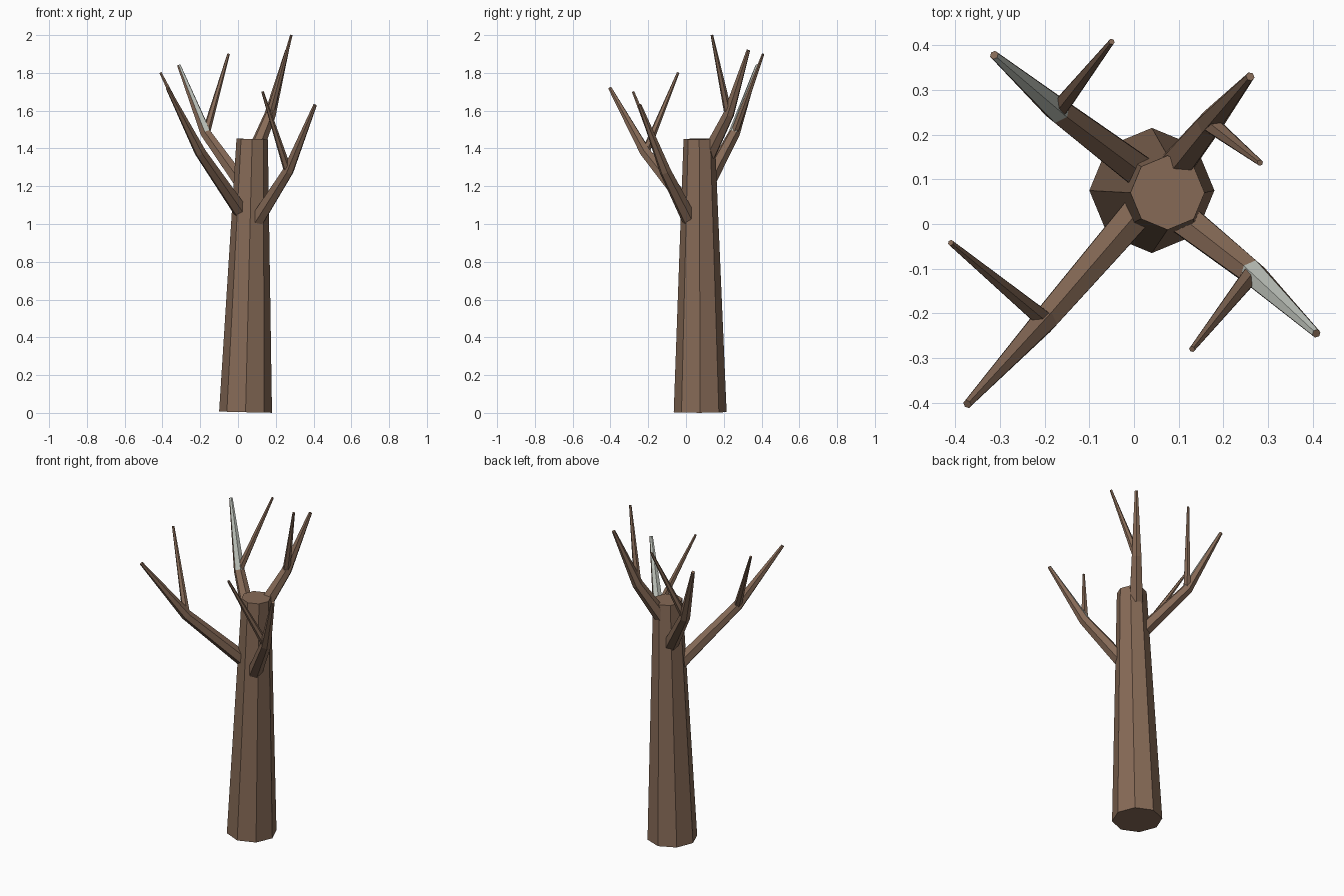
import bpy
import bmesh
from math import cos, sin, pi
from mathutils import Vector

cube = bpy.data.objects.get("Cube")
if cube:
    bpy.data.objects.remove(cube, do_unlink=True)


def material(name, color):
    mat = bpy.data.materials.new(name)
    mat.use_nodes = True
    mat.diffuse_color = (*color, 1)
    bsdf = mat.node_tree.nodes["Principled BSDF"]
    bsdf.inputs["Base Color"].default_value = (*color, 1)
    bsdf.inputs["Roughness"].default_value = 0.9
    return mat


BARK = material("brown_bark", (0.24, 0.145, 0.095))
PALE = material("pale_wood", (0.52, 0.55, 0.50))


def limb(name, points, radii, sides=6, side_axis=None, pale_tip=False):
    """Closed tapering tube; one ring of vertices per path point."""
    pts = [Vector(p) for p in points]
    bm = bmesh.new()
    rings = []
    for i, (p, r) in enumerate(zip(pts, radii)):
        d = (pts[min(i + 1, len(pts) - 1)] - pts[max(i - 1, 0)]).normalized()
        u = side_axis or Vector((0, 0, 1)).cross(d).normalized()
        u = (u - d * u.dot(d)).normalized()
        v = d.cross(u)
        # One vertex always lies on the upper ridge of the limb
        angles = [pi / 2 + 2 * pi * k / sides for k in range(sides)]
        rings.append([bm.verts.new(p + r * (u * cos(a) + v * sin(a))) for a in angles])
    for i, (low, high) in enumerate(zip(rings, rings[1:])):
        for k in range(sides):
            n = (k + 1) % sides
            face = bm.faces.new((low[k], low[n], high[n], high[k]))
            # Bare wood on the two upper sides of the outer segment
            if pale_tip and i == len(rings) - 2 and k in (0, sides - 1):
                face.material_index = 1
    bm.faces.new(rings[0][::-1])
    bm.faces.new(rings[-1])
    bmesh.ops.recalc_face_normals(bm, faces=bm.faces)
    mesh = bpy.data.meshes.new(name)
    bm.to_mesh(mesh)
    bm.free()
    mesh.materials.append(BARK)
    mesh.materials.append(PALE)
    obj = bpy.data.objects.new(name, mesh)
    bpy.context.collection.objects.link(obj)


# Trunk: eight-sided, slightly leaning, cut flat at the top
limb("trunk", [(0.04, 0.075, 0.004), (0.075, 0.07, 1.45)], [0.14, 0.083],
     sides=8, side_axis=Vector((1, 0, 0)))

# Branches: root, elbow, tip, twig tip, bare wood on the tip
branches = {
    "front_right": ((0.02, 0.04, 1.06), (-0.2, -0.215, 1.38),
                    (-0.373, -0.403, 1.72), (-0.41, -0.042, 1.8), False),
    "back_right": ((0.03, 0.105, 1.2), (-0.17, 0.255, 1.48),
                   (-0.313, 0.378, 1.84), (-0.05, 0.408, 1.9), True),
    "back_left": ((0.085, 0.12, 1.37), (0.17, 0.225, 1.58),
                  (0.26, 0.33, 1.92), (0.282, 0.137, 2.0), False),
    "front_left": ((0.1, 0.02, 1.02), (0.265, -0.11, 1.28),
                   (0.408, -0.245, 1.63), (0.13, -0.28, 1.7), True),
}
for name, (root, elbow, tip, twig_tip, pale) in branches.items():
    limb(name + "_branch", [root, elbow, tip], [0.042, 0.031, 0.01], pale_tip=pale)
    limb(name + "_twig", [elbow, twig_tip], [0.022, 0.007])
